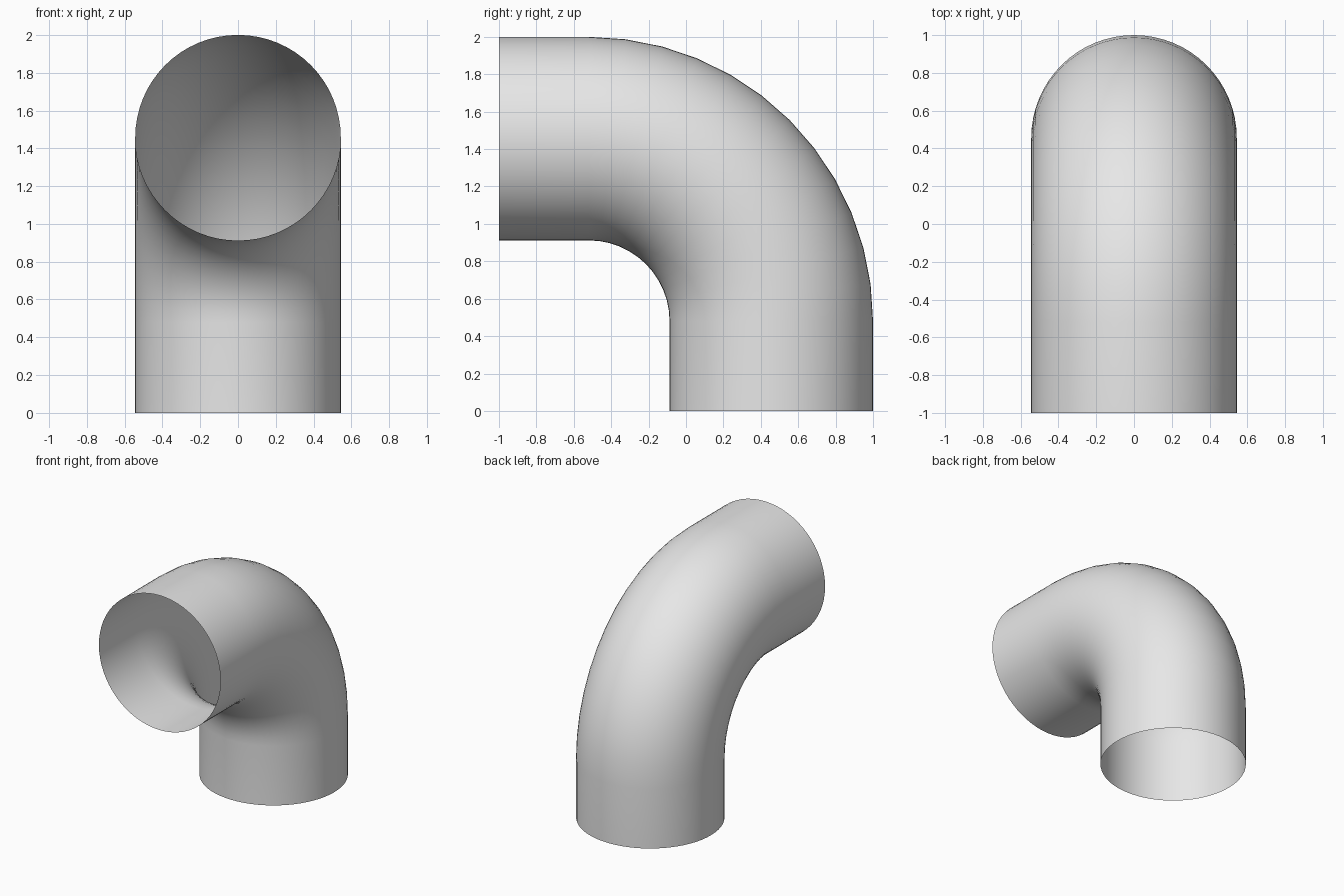
import bpy, bmesh
from math import pi
from mathutils import Vector, Matrix

cube = bpy.data.objects.get("Cube")
if cube:
    bpy.data.objects.remove(cube, do_unlink=True)

RADIUS = 0.544
BEND_Y = -0.52                 # centre of the bend
BEND_Z = 1 + BEND_Y
AXIS_Y = 1 - RADIUS            # axis of the upright leg

# Material
grey = bpy.data.materials.new("plain grey")
grey.use_nodes = True
color = (0.8, 0.8, 0.8, 1)
grey.diffuse_color = color
grey.node_tree.nodes["Principled BSDF"].inputs["Base Color"].default_value = color

bm = bmesh.new()


def extrude_ring(edges, offset):
    """Extend an open ring by a straight length and return the new ring."""
    geom = bmesh.ops.extrude_edge_only(bm, edges=edges)["geom"]
    verts = [g for g in geom if isinstance(g, bmesh.types.BMVert)]
    bmesh.ops.translate(bm, verts=verts, vec=offset)
    return [g for g in geom if isinstance(g, bmesh.types.BMEdge)]


# Upright leg
bmesh.ops.create_circle(bm, segments=64, radius=RADIUS,
                        matrix=Matrix.Translation((0, AXIS_Y, 0)))
ring = extrude_ring(bm.edges[:], Vector((0, 0, BEND_Z)))

# Quarter bend
bend = bmesh.ops.spin(bm, geom=ring, cent=(0, BEND_Y, BEND_Z), axis=(1, 0, 0),
                      angle=pi / 2, steps=12, use_duplicate=False)
ring = [g for g in bend["geom_last"] if isinstance(g, bmesh.types.BMEdge)]

# Horizontal leg, open at the mouth
extrude_ring(ring, Vector((0, -1 - BEND_Y, 0)))

bmesh.ops.remove_doubles(bm, verts=bm.verts[:], dist=0.0001)
bmesh.ops.recalc_face_normals(bm, faces=bm.faces[:])

# Make the open shell face outwards
bm.faces.ensure_lookup_table()
face = min(bm.faces, key=lambda f: f.calc_center_median().z)
if face.normal.dot(face.calc_center_median() - Vector((0, AXIS_Y, 0))) < 0:
    bmesh.ops.reverse_faces(bm, faces=bm.faces[:])

mesh = bpy.data.meshes.new("pipe_elbow")
bm.to_mesh(mesh)
bm.free()
mesh.materials.append(grey)
elbow = bpy.data.objects.new("pipe_elbow", mesh)
bpy.context.collection.objects.link(elbow)
bpy.context.view_layer.objects.active = elbow
elbow.select_set(True)
bpy.ops.object.shade_smooth_by_angle()
